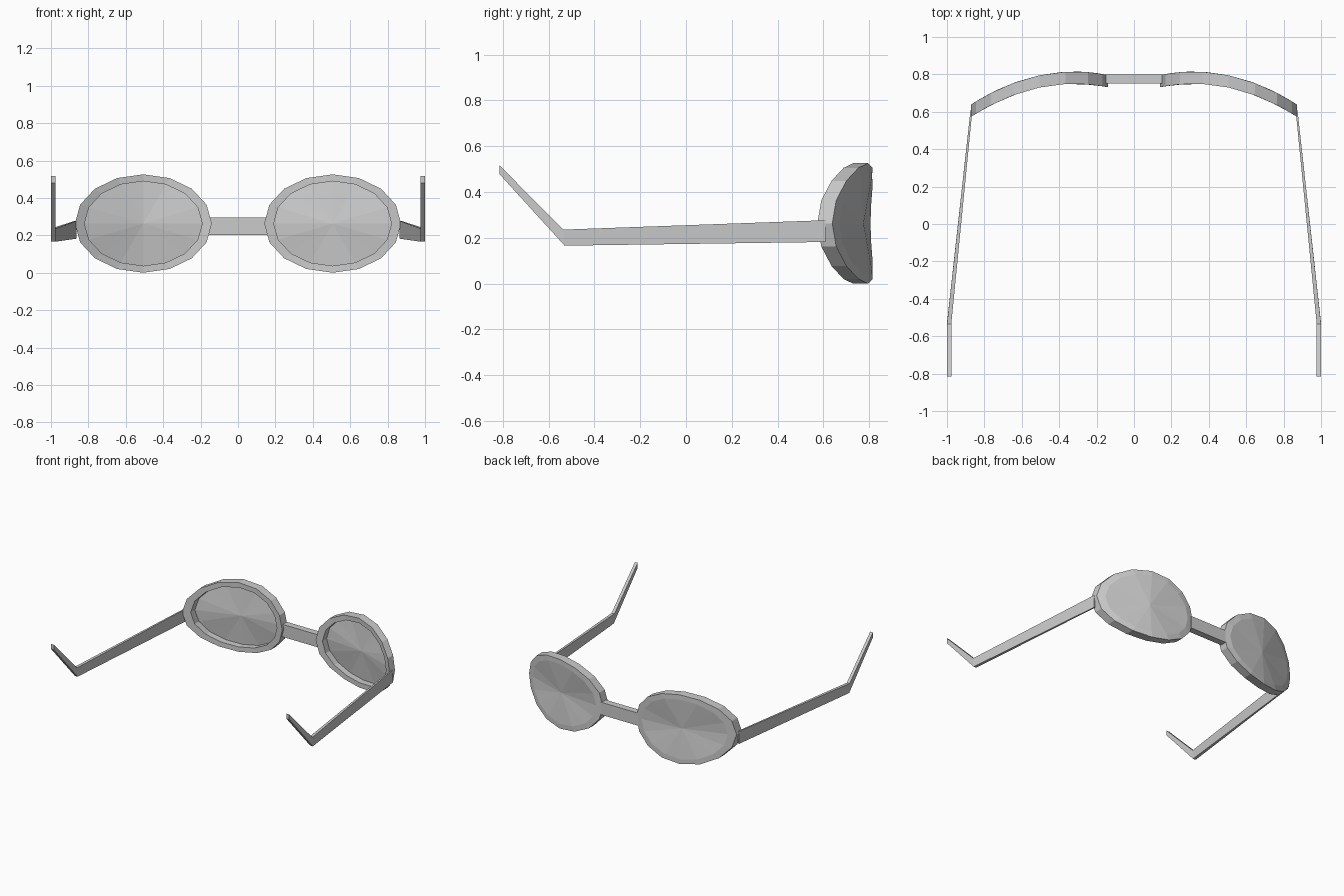
import bpy, bmesh, math

if "Cube" in bpy.data.objects:
    bpy.data.objects.remove(bpy.data.objects["Cube"])

CX, CZ, RX, RZ = 0.506, 0.263, 0.366, 0.263
SIDES, THICK = 16, 0.065


def bow(x):
    """Outward face of the wrap-around front, as a depth for each x."""
    return 0.815 - 0.58 * (x - 0.32) ** 2


def finish(name, bm, mirror=True):
    bmesh.ops.recalc_face_normals(bm, faces=bm.faces)
    me = bpy.data.meshes.new(name)
    bm.to_mesh(me)
    bm.free()
    ob = bpy.data.objects.new(name, me)
    bpy.context.collection.objects.link(ob)
    if mirror:
        ob.modifiers.new("mirror", 'MIRROR').use_axis[0] = True
    return ob


def loop(bm, scale, back):
    """Oval loop of vertices following the bow, set back from its face."""
    verts = []
    for i in range(SIDES):
        a = 2 * math.pi * i / SIDES
        x = CX + RX * scale * math.cos(a)
        verts.append(bm.verts.new((x, bow(x) - back, CZ + RZ * scale * math.sin(a))))
    return verts


def bridge_loops(bm, a, b):
    n = len(a)
    for i in range(n):
        j = (i + 1) % n
        bm.faces.new((a[i], a[j], b[j], b[i]))


def fan(bm, ring, y):
    c = bm.verts.new((CX, y, CZ))
    for i in range(SIDES):
        bm.faces.new((ring[i], ring[(i + 1) % SIDES], c))


# Rims with the lens filling the outward side, recessed on the inside
bm = bmesh.new()
rings = [loop(bm, 0.86, 0.0), loop(bm, 1.0, 0.0),
         loop(bm, 1.0, THICK), loop(bm, 0.86, THICK), loop(bm, 0.86, 0.015)]
for a, b in zip(rings, rings[1:]):
    bridge_loops(bm, a, b)
fan(bm, rings[0], 0.775)
fan(bm, rings[-1], 0.76)
finish("rim_and_lens", bm)

# Nose bridge
bm = bmesh.new()
bmesh.ops.create_cube(bm, size=1)
for v in bm.verts:
    v.co.x *= 0.31
    v.co.y = 0.775 + v.co.y * 0.05
    v.co.z = 0.248 + v.co.z * 0.095
finish("nose_bridge", bm, mirror=False)

# Temple arms: sections of (x inner, x outer, y top, z top, y bottom, z bottom)
bm = bmesh.new()
sections = [(0.864, 0.874, 0.61, 0.277, 0.61, 0.182),
            (0.977, 1.0, -0.535, 0.236, -0.53, 0.166),
            (0.977, 1.0, -0.815, 0.517, -0.815, 0.479)]
rings = []
for xi, xo, yt, zt, yb, zb in sections:
    rings.append([bm.verts.new(p) for p in
                  ((xi, yt, zt), (xo, yt, zt), (xo, yb, zb), (xi, yb, zb))])
for a, b in zip(rings, rings[1:]):
    bridge_loops(bm, a, b)
bm.faces.new(rings[0])
bm.faces.new(rings[-1])
finish("temple_arm", bm)
